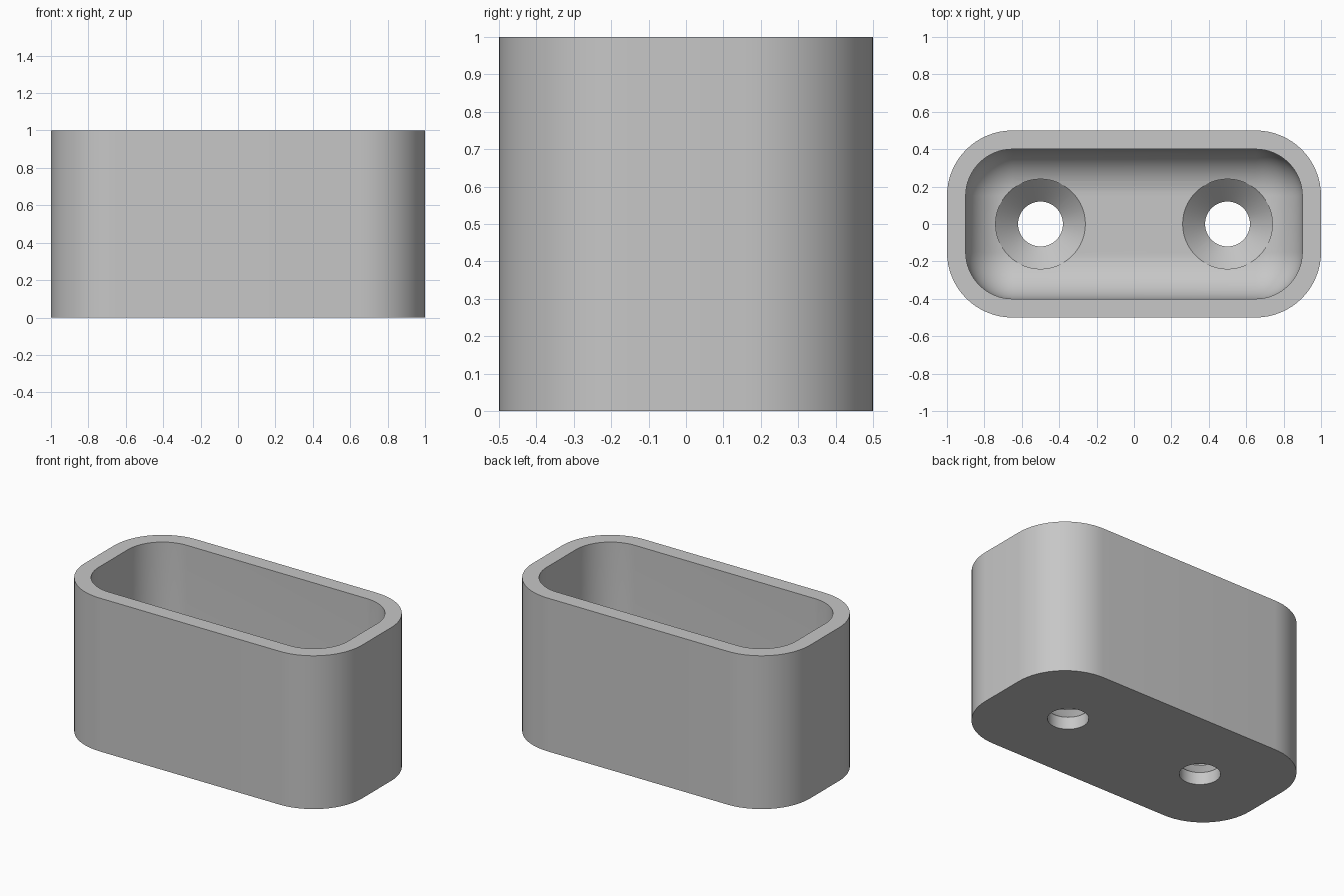
import bpy, bmesh
from math import sin, cos, pi

cube = bpy.data.objects.get("Cube")
if cube:
    bpy.data.objects.remove(cube, do_unlink=True)

HALF_X, HALF_Y, HEIGHT = 1.0, 0.5, 1.0
CORNER, WALL, FLOOR, FILLET = 0.35, 0.1, 0.2, 0.24
SEGMENTS = 16

grey = bpy.data.materials.new("light grey")
grey.use_nodes = True
grey.diffuse_color = (0.57, 0.57, 0.57, 1)
grey.node_tree.nodes["Principled BSDF"].inputs["Base Color"].default_value = grey.diffuse_color


def rounded_ring(bm, inset, z):
    """Rounded rectangle, inset from the outer outline."""
    r = CORNER - inset
    ring = []
    for q, (sx, sy) in enumerate([(1, 1), (-1, 1), (-1, -1), (1, -1)]):
        for i in range(SEGMENTS + 1):
            a = (q + i / SEGMENTS) * pi / 2
            ring.append(bm.verts.new((sx * (HALF_X - CORNER) + r * cos(a),
                                      sy * (HALF_Y - CORNER) + r * sin(a), z)))
    return ring


def circle_ring(bm, x, r, z, n=64):
    return [bm.verts.new((x + r * cos(2 * pi * i / n), r * sin(2 * pi * i / n), z))
            for i in range(n)]


def loft(name, make_rings):
    """Skin a stack of rings and cap both ends."""
    bm = bmesh.new()
    rings = make_rings(bm)
    for a, b in zip(rings, rings[1:]):
        n = len(a)
        for i in range(n):
            j = (i + 1) % n
            bm.faces.new((a[i], a[j], b[j], b[i]))
    bm.faces.new(rings[0])
    bm.faces.new(rings[-1])
    bmesh.ops.recalc_face_normals(bm, faces=bm.faces)
    mesh = bpy.data.meshes.new(name)
    bm.to_mesh(mesh)
    bm.free()
    obj = bpy.data.objects.new(name, mesh)
    bpy.context.collection.objects.link(obj)
    mesh.materials.append(grey)
    return obj


# Tray body: outer wall, flat rim, inner wall and filleted floor
def body_rings(bm):
    rings = [rounded_ring(bm, 0, 0), rounded_ring(bm, 0, HEIGHT),
             rounded_ring(bm, WALL, HEIGHT)]
    for i in range(SEGMENTS + 1):
        a = i / SEGMENTS * pi / 2
        rings.append(rounded_ring(bm, WALL + FILLET * (1 - cos(a)),
                                  FLOOR + FILLET * (1 - sin(a))))
    return rings


body = loft("tray_body", body_rings)

# Countersunk screw holes through the floor
for side, x in (("left", 0.5), ("right", -0.5)):
    profile = [(0.12, -0.1), (0.12, 0.08), (0.24, 0.2), (0.24, 0.5)]
    cutter = loft(side + "_hole_cutter",
                  lambda bm: [circle_ring(bm, x, r, z) for r, z in profile])
    cutter.hide_render = True
    cut = body.modifiers.new(side + "_hole", "BOOLEAN")
    cut.operation = "DIFFERENCE"
    cut.solver = "EXACT"
    cut.object = cutter
    bpy.context.view_layer.objects.active = body
    bpy.ops.object.modifier_apply(modifier=cut.name)
    bpy.data.objects.remove(cutter, do_unlink=True)

# Smooth walls with crisp rims
bpy.ops.object.select_all(action="DESELECT")
body.select_set(True)
bpy.context.view_layer.objects.active = body
bpy.ops.object.shade_smooth_by_angle(angle=pi / 6)
